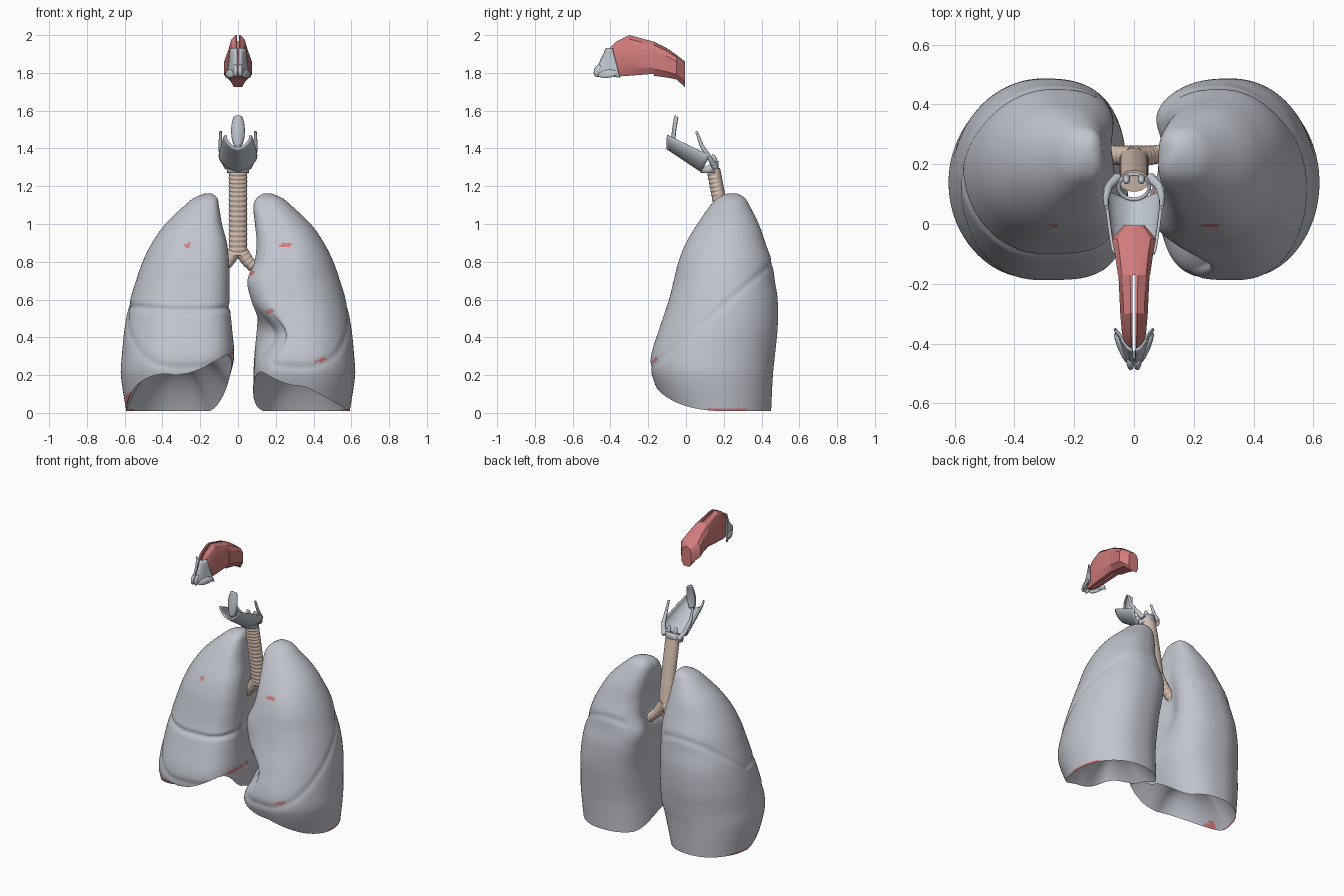
import bpy, bmesh
from math import sin, cos, pi, exp, radians
from mathutils import Vector, Matrix, Euler

if "Cube" in bpy.data.objects:
    bpy.data.objects.remove(bpy.data.objects["Cube"])


def material(name, rgb):
    m = bpy.data.materials.new(name)
    m.use_nodes = True
    m.diffuse_color = (*rgb, 1)
    m.node_tree.nodes["Principled BSDF"].inputs["Base Color"].default_value = (*rgb, 1)
    return m


LUNG = material("lung grey", (0.54, 0.56, 0.62))
RED = material("mucosa red", (0.64, 0.2, 0.2))
TAN = material("trachea tan", (0.68, 0.53, 0.44))
GRISTLE = material("cartilage grey", (0.53, 0.57, 0.63))


def finish(name, bm, mats, angle=40, thickness=0):
    bmesh.ops.remove_doubles(bm, verts=bm.verts, dist=0.00002)
    bmesh.ops.recalc_face_normals(bm, faces=bm.faces)
    me = bpy.data.meshes.new(name)
    bm.to_mesh(me)
    bm.free()
    ob = bpy.data.objects.new(name, me)
    bpy.context.collection.objects.link(ob)
    for m in mats:
        me.materials.append(m)
    if thickness:
        mod = ob.modifiers.new("thickness", "SOLIDIFY")
        mod.thickness, mod.offset = thickness, 0
    bpy.ops.object.select_all(action="DESELECT")
    ob.select_set(True)
    bpy.context.view_layer.objects.active = ob
    bpy.ops.object.shade_smooth_by_angle(angle=radians(angle))


def grid(name, fn, nu, nv, mats, closed=True, caps=False, rule=None, **kw):
    """Surface from fn(column, row); closed wraps the columns."""
    bm = bmesh.new()
    rows = [[bm.verts.new(fn(i, j)) for i in range(nu)] for j in range(nv)]
    for a, b in zip(rows, rows[1:]):
        for i in range(nu if closed else nu - 1):
            k = (i + 1) % nu
            f = bm.faces.new((a[i], a[k], b[k], b[i]))
            if rule and rule(f.calc_center_median()):
                f.material_index = 1
    if caps:
        bm.faces.new(rows[0])
        bm.faces.new(rows[-1])
    finish(name, bm, mats, **kw)


def smooth_sample(rows, z, k):
    """Smooth interpolation of column k of a table keyed by its first column."""
    n = len(rows)
    z = min(max(z, rows[0][0]), rows[-1][0])
    i = max(j for j in range(n - 1) if rows[j][0] <= z)

    def slope(j):
        a, b = rows[max(j - 1, 0)], rows[min(j + 1, n - 1)]
        return (b[k] - a[k]) / (b[0] - a[0])
    h = rows[i + 1][0] - rows[i][0]
    t = (z - rows[i][0]) / h
    return ((2*t**3 - 3*t*t + 1) * rows[i][k] + (3*t*t - 2*t**3) * rows[i + 1][k]
            + h * ((t**3 - 2*t*t + t) * slope(i) + (t**3 - t*t) * slope(i + 1)))


def bump(x, width):
    return exp(-(x / width) ** 2)


# Lungs: height, front, back, outer side, inner side (right), inner side (left)
SECTIONS = [
    (0.0, -0.1, 0.45, 0.59, 0.1, 0.08),
    (0.2, -0.18, 0.46, 0.62, 0.04, 0.08),
    (0.3, -0.185, 0.47, 0.615, 0.015, 0.08),
    (0.45, -0.14, 0.485, 0.6, 0.02, 0.075),
    (0.6, -0.09, 0.485, 0.57, 0.03, 0.05),
    (0.7, -0.065, 0.47, 0.54, 0.03, 0.035),
    (0.8, -0.04, 0.455, 0.505, 0.035, 0.075),
    (0.9, 0.0, 0.42, 0.455, 0.05, 0.09),
    (1.0, 0.06, 0.385, 0.385, 0.08, 0.085),
    (1.1, 0.13, 0.335, 0.28, 0.1, 0.08),
    (1.14, 0.17, 0.31, 0.23, 0.11, 0.1),
    (1.16, 0.215, 0.275, 0.18, 0.135, 0.13)]
COLS, UNDER, WALL = 120, 14, 90
# Small red marks on the lung front: x, z, half width
MARKS = [(0.25, 0.89, 0.035), (-0.26, 0.89, 0.025), (0.17, 0.54, 0.025),
         (0.07, 0.74, 0.02), (0.44, 0.28, 0.03), (-0.03, 0.32, 0.015)]


def lung(name, side):
    left = side > 0

    def wall(i, t):
        a = 2 * pi * i / COLS
        u, w = cos(a), sin(a)          # u: outwards, w: backwards
        out, inn, front = max(0, u), max(0, -u), max(0, -w)
        # Lower rim rises towards the front and the middle
        inward = inn**3 * max(0, 0.7 - w)
        if left:
            rim = 0.01 + front**1.5 * (0.13 + 0.14 * inn - 0.09 * out) + 0.14 * inward
        else:
            rim = 0.01 + front**1.5 * (0.19 + 0.2 * inn + 0.06 * out) + 0.2 * inward
        z = rim + (1.16 - rim) * t
        y0, y1, outer = (smooth_sample(SECTIONS, z, k) for k in (1, 2, 3))
        inner = smooth_sample(SECTIONS, z, 5 if left else 4)
        # Squarer inner front edge, rounder inner back
        px, py = (1, 1) if u > 0 else (0.75, 0.85) if w > 0 else (0.5, 0.7)
        x = (outer + inner) / 2 + (outer - inner) / 2 * abs(u)**px * (1 if u > 0 else -1)
        y = (y0 + y1) / 2 + (y1 - y0) / 2 * abs(w)**py * (1 if w > 0 else -1)
        # Hollow at the root, notch for the heart
        x += 0.06 * bump(w - 0.12, 0.32) * bump(z - 0.66, 0.25) * min(1, 2 * inn)
        if left:
            x += 0.1 * bump(z - 0.415, 0.11) * min(1, 2 * front) * min(1, 2 * inn)
        # Grooves between the lobes
        d = z - 0.4 - 0.85 * y
        g = 0.006 * bump(d, 0.02) * (u > -0.5)
        if not left and d > 0 and w < 0:
            g = max(g, 0.012 * bump(z - 0.545 - 0.02 * u * u, 0.014))
        return Vector((side * (x - g * u), y - g * w, z))

    centre = Vector((side * 0.34, 0.16, 0.08))

    def point(i, j):
        if j < UNDER:                  # hollow dome underneath
            s = 1 - (1 - j / UNDER) ** 1.6
            p = centre.lerp(wall(i, 0), s)
            p.z += 0.2 * (1 - s ** 3)
            return p
        if j > UNDER + WALL:           # closed tip
            return Vector((side * 0.157, 0.245, 1.163))
        return wall(i, (j - UNDER) / WALL)

    def red(c):
        marked = c.y < 0.15 and any(
            ((c.x - x) / r)**2 + ((c.z - z - 0.2 * (c.x - x)) / 0.012)**2 < 1 for x, z, r in MARKS)
        edge = c.z < 0.02 and abs(c.x) > 0.25 and c.y < 0.32
        corner = not left and c.y < 0.1 and ((c.x + 0.565) / 0.035)**2 + ((c.z - 0.06) / 0.05)**2 < 1
        return marked or edge or corner

    grid(name, point, COLS, UNDER + WALL + 2, [LUNG, RED], rule=red, angle=60)


lung("right_lung", -1)
lung("left_lung", 1)


def tube(name, path, radius, mat, sides=20, steps=30, flat=1):
    """Tube along a polyline; radius is called with angle and position 0..1."""
    pts = [Vector(p) for p in path]

    def at(t):
        s = min(t, 0.9999) * (len(pts) - 1)
        return pts[int(s)].lerp(pts[int(s) + 1], s % 1)

    def point(i, j):
        t, a = j / steps, 2 * pi * i / sides
        axis = (at(min(1, t + 0.05)) - at(max(0, t - 0.05))).normalized()
        e1 = axis.cross(Vector((0, 1, 0))).normalized()
        r = radius(a, t)
        return at(t) + r * cos(a) * e1 + r * flat * sin(a) * e1.cross(axis)

    grid(name, point, sides, steps + 1, [mat], caps=True, angle=60)


# Windpipe with raised rings, smooth at the back
tube("windpipe", [(0, 0.145, 1.29), (0, 0.17, 1.16), (0, 0.2, 1.0), (0, 0.225, 0.84)],
     lambda a, t: 0.048 + 0.002 * cos(2 * pi * 18 * t) * min(1, max(0, 0.6 - sin(a))),
     TAN, sides=28, steps=160, flat=0.75)
for label, s, drop in (("right", -1, 0.02), ("left", 1, 0)):
    root = (s * 0.13, 0.24, 0.73 - drop)
    tube(label + "_bronchus", [(0, 0.225, 0.88), (s * 0.055, 0.23, 0.8), root],
         lambda a, t: 0.037 - 0.01 * t + 0.001 * cos(50 * t), TAN, steps=50)
    for n, end in enumerate(((0.22, 0.26, 0.82), (0.24, 0.2, 0.66), (0.2, 0.3, 0.55))):
        tube(f"{label}_bronchus_branch_{n + 1}", [root, (s * end[0], end[1], end[2])],
             lambda a, t: 0.02 - 0.008 * t, TAN, sides=12, steps=6)


# Voice box: sloping scoop, its keel running down and back
def shield(i, j):
    u, v = i / 15 - 1, j / 12
    k = abs(u)
    half = 0.065 + 0.033 * v ** 0.7
    x = half * sin(k * pi / 2) ** 0.75 * (1 if u > 0 else -1)
    return x, -0.1 + 0.18 * v + 0.045 * k * v, 1.4 - 0.12 * v + (0.072 + 0.012 * v) * k ** 1.2


grid("shield_cartilage", shield, 31, 13, [GRISTLE], closed=False, thickness=0.01)


# Ring below the shield, taller at the back
def ring(i, j):
    a = 2 * pi * i / 28
    back = 0.5 + 0.5 * sin(a)
    return 0.052 * cos(a), 0.125 + 0.042 * sin(a), 1.27 + j * (0.012 + 0.02 * back)


grid("ring_cartilage", ring, 28, 3, [GRISTLE], thickness=0.012)


# Leaf-shaped flap above the shield
def leaf(i, j):
    u, v = i / 5 - 1, j / 14
    w = 0.012 + 0.022 * sin(pi * min(1, v * 0.9 + 0.02)) ** 0.7
    return u * w, -0.075 + 0.018 * v * v + 0.015 * u * u, 1.41 + 0.165 * v - 0.01 * u * u * v


grid("flap", leaf, 11, 15, [GRISTLE], closed=False, thickness=0.008)


def blob(name, centre, size, turn, mat):
    bm = bmesh.new()
    bmesh.ops.create_uvsphere(bm, u_segments=20, v_segments=12, radius=1,
                              matrix=Matrix.LocRotScale(Vector(centre), Euler(turn), Vector(size)))
    finish(name, bm, [mat])


# Nose stations: y, bottom, top, half width
FRONT = [(-0.45, 1.79, 1.85, 0.012), (-0.41, 1.78, 1.925, 0.028), (-0.37, 1.78, 1.965, 0.04),
         (-0.3, 1.785, 2.0, 0.046), (-0.17, 1.795, 1.965, 0.052)]
REAR = [(-0.17, 1.785, 1.965, 0.054), (-0.1, 1.775, 1.93, 0.064),
        (-0.05, 1.765, 1.895, 0.074), (-0.005, 1.725, 1.86, 0.036)]


def nose_half(name, stations, s, gap):
    def point(i, j):
        y, low, high, wide = stations[j]
        rise = high - low
        outline = [(gap, low), (wide * 0.6, low), (wide, low + 0.2 * rise),
                   (wide, low + 0.72 * rise), (wide * 0.75, low + 0.9 * rise),
                   (gap + wide * 0.15, high), (gap, high)]
        return s * outline[i][0], y, outline[i][1]
    grid(name, point, 7, len(stations), [RED], caps=True, angle=25)


# Plate wrapped around the front of the nose, wider at its lower back corner
def nose_plate(name, s):
    def point(i, j):
        u, v = i / 10, j / 8
        front, back = -0.485 + 0.065 * v, -0.35 - 0.04 * v
        x = 0.004 + 0.047 * u ** 0.55 * (1 - 0.25 * v) + 0.014 * u * u * (1 - v) ** 3
        z = 1.775 + 0.02 * (1 - u) * (1 - v) + 0.155 * v
        return s * x, front + (back - front) * u, z
    grid(name, point, 11, 9, [GRISTLE], closed=False, thickness=0.008)


for label, s in (("right", -1), ("left", 1)):
    nose_half(label + "_front_nasal_passage", FRONT, s, 0.005)
    nose_half(label + "_rear_nasal_passage", REAR, s, 0)
    nose_plate(label + "_nose_side_plate", s)
    blob(label + "_nostril_wing", (s * 0.043, -0.415, 1.795), (0.01, 0.055, 0.022),
         (0.1, -s * 0.2, -s * 0.42), GRISTLE)
    blob(label + "_nose_tip", (s * 0.012, -0.462, 1.812), (0.013, 0.025, 0.036),
         (-0.4, 0, 0), GRISTLE)
    blob(label + "_vocal_cartilage", (s * 0.025, 0.15, 1.34), (0.012, 0.014, 0.03),
         (0.3, 0, 0), GRISTLE)
    tube(label + "_horn", [(s * 0.055, 0.155, 1.3), (s * 0.085, 0.125, 1.35),
                           (s * 0.094, 0.085, 1.41), (s * 0.092, 0.055, 1.49)],
         lambda a, t: 0.017 - 0.01 * t, GRISTLE, sides=12, steps=16)
